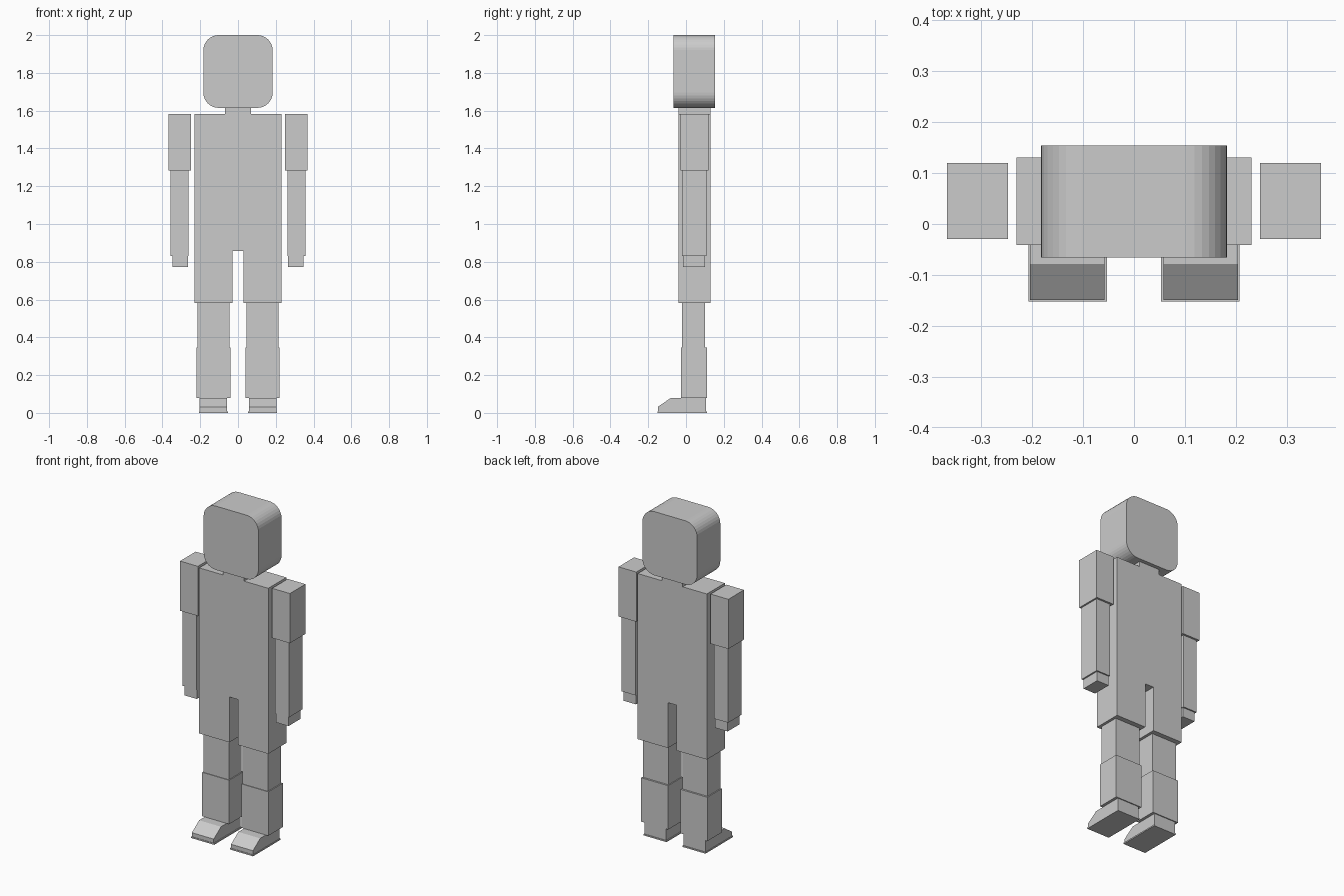
import bpy, bmesh, math

cube = bpy.data.objects.get("Cube")
if cube:
    bpy.data.objects.remove(cube, do_unlink=True)

# Single plain grey
grey = bpy.data.materials.new("plain grey")
grey.use_nodes = True
colour = (0.6, 0.6, 0.6, 1.0)
grey.diffuse_color = colour
grey.node_tree.nodes["Principled BSDF"].inputs["Base Color"].default_value = colour


def extrude_profile(name, points, vec):
    """Solid made by sweeping a flat outline along vec."""
    bm = bmesh.new()
    face = bm.faces.new([bm.verts.new(p) for p in points])
    swept = bmesh.ops.extrude_face_region(bm, geom=[face])["geom"]
    moved = [v for v in swept if isinstance(v, bmesh.types.BMVert)]
    bmesh.ops.translate(bm, verts=moved, vec=vec)
    bmesh.ops.recalc_face_normals(bm, faces=bm.faces)
    mesh = bpy.data.meshes.new(name)
    bm.to_mesh(mesh)
    bm.free()
    mesh.materials.append(grey)
    obj = bpy.data.objects.new(name, mesh)
    bpy.context.collection.objects.link(obj)
    return obj


def side_box(name, side, x, y, z):
    """Box given by ranges on the +x side, mirrored when side is -1."""
    x0, x1 = (side * v for v in x)
    outline = [(x0, y[0], z[0]), (x1, y[0], z[0]), (x1, y[0], z[1]), (x0, y[0], z[1])]
    return extrude_profile(name, outline, (0, y[1] - y[0], 0))


# Head: rounded square outline, flat front and back
HEAD_W, HEAD_LOW, HEAD_TOP, RADIUS, STEPS = 0.183, 1.615, 2.0, 0.08, 8
outline = []
corners = [(1, HEAD_TOP - RADIUS), (-1, HEAD_TOP - RADIUS),
           (-1, HEAD_LOW + RADIUS), (1, HEAD_LOW + RADIUS)]
for quarter, (sx, cz) in enumerate(corners):
    for i in range(STEPS + 1):
        a = (quarter + i / STEPS) * math.pi / 2
        outline.append((sx * (HEAD_W - RADIUS) + RADIUS * math.cos(a), -0.066,
                        cz + RADIUS * math.sin(a)))
extrude_profile("head", outline, (0, 0.22, 0))

# Torso with neck and short trouser legs, one flat-fronted slab
half = [(0.07, 1.615), (0.07, 1.583), (0.231, 1.583), (0.231, 0.583),
        (0.029, 0.583), (0.029, 0.857)]
loop = half + [(-x, z) for x, z in reversed(half)]
extrude_profile("torso", [(x, -0.041, z) for x, z in loop], (0, 0.172, 0))

# Arms, legs and feet
for label, side in (("left", 1), ("right", -1)):
    side_box(label + "_upper_arm", side, (0.248, 0.367), (-0.029, 0.12), (1.283, 1.583))
    side_box(label + "_forearm", side, (0.262, 0.357), (-0.021, 0.108), (0.83, 1.283))
    side_box(label + "_hand", side, (0.265, 0.348), (-0.015, 0.1), (0.772, 0.83))
    side_box(label + "_thigh", side, (0.046, 0.215), (-0.022, 0.101), (0.345, 0.583))
    side_box(label + "_shin", side, (0.041, 0.221), (-0.026, 0.112), (0.08, 0.345))
    side_box(label + "_sole", side, (0.053, 0.207), (-0.152, 0.11), (0.0, 0.008))

    # Shoe with a sloping toe
    profile = [(0.106, 0.008), (0.106, 0.08), (-0.079, 0.08), (-0.149, 0.032), (-0.149, 0.008)]
    extrude_profile(label + "_shoe", [(side * 0.058, y, z) for y, z in profile],
                    (side * 0.146, 0, 0))
